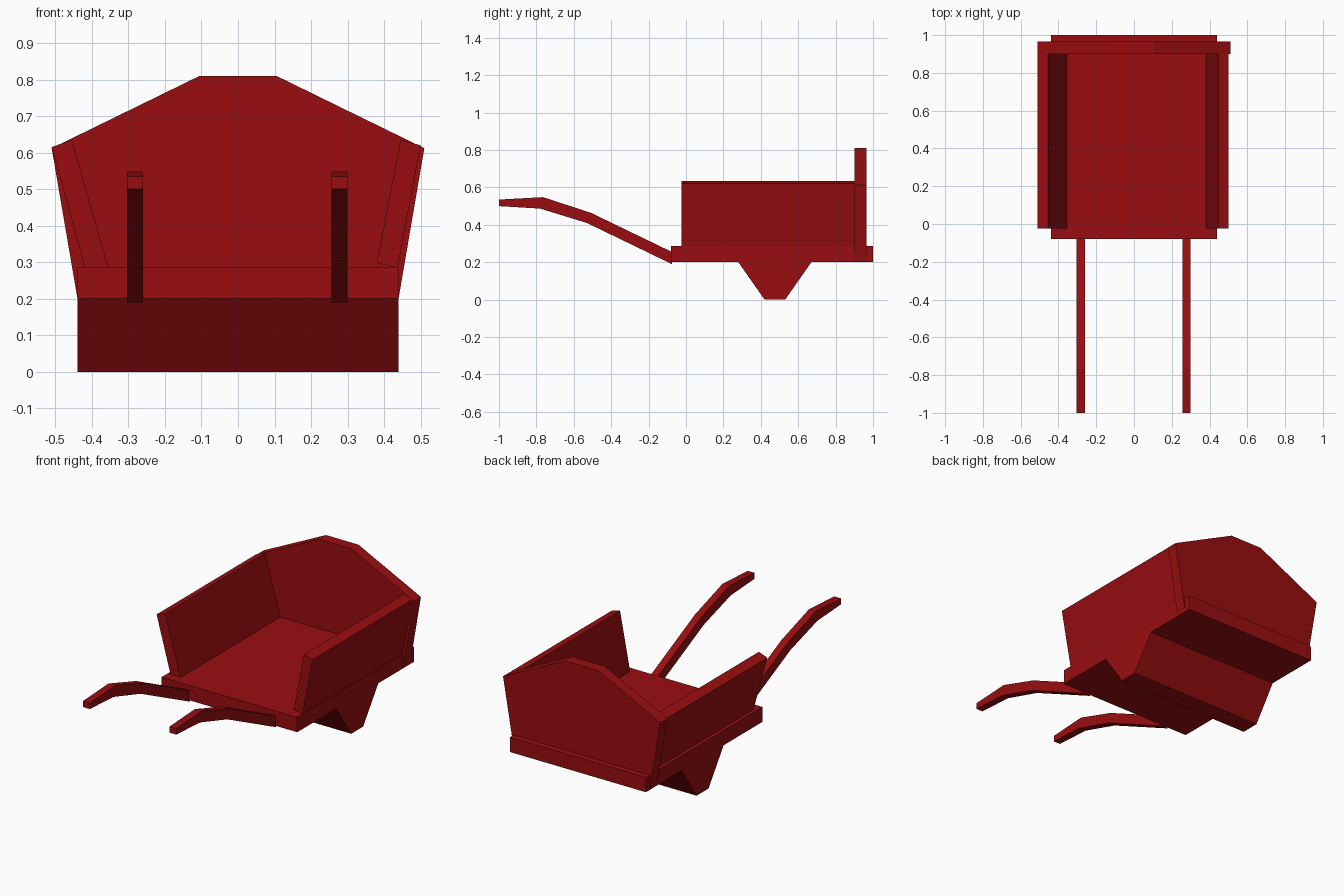
import bpy
import bmesh

cube = bpy.data.objects.get("Cube")
if cube:
    bpy.data.objects.remove(cube, do_unlink=True)

# Single red paint
red = bpy.data.materials.new("deep red paint")
red.use_nodes = True
colour = (0.32, 0.004, 0.005, 1)
red.diffuse_color = colour
bsdf = next(n for n in red.node_tree.nodes if n.type == 'BSDF_PRINCIPLED')
bsdf.inputs["Base Color"].default_value = colour


def prism(name, profile, axis, start, end):
    """Extrude a flat profile along x (profile in y, z) or y (profile in x, z)."""
    bm = bmesh.new()
    place = (lambda a, b: (start, a, b)) if axis == 'x' else (lambda a, b: (a, start, b))
    face = bm.faces.new([bm.verts.new(place(a, b)) for a, b in profile])
    moved = bmesh.ops.extrude_face_region(bm, geom=[face], use_keep_orig=True)["geom"]
    step = (end - start, 0, 0) if axis == 'x' else (0, end - start, 0)
    bmesh.ops.translate(bm, vec=step, verts=[g for g in moved if isinstance(g, bmesh.types.BMVert)])
    bmesh.ops.recalc_face_normals(bm, faces=bm.faces)
    mesh = bpy.data.meshes.new(name)
    bm.to_mesh(mesh)
    bm.free()
    mesh.materials.append(red)
    obj = bpy.data.objects.new(name, mesh)
    bpy.context.scene.collection.objects.link(obj)
    return obj


# Floor board and the tapered block beneath it
prism("floor", [(-0.08, 0.2), (1, 0.2), (1, 0.287), (-0.08, 0.287)], 'x', -0.44, 0.44)
prism("support_block", [(0.28, 0.2), (0.42, 0), (0.53, 0), (0.67, 0.2)], 'x', -0.44, 0.44)

# Peaked end board
half = [(0.44, 0.203), (0.51, 0.612), (0.105, 0.81)]
prism("end_board", half + [(-x, z) for x, z in reversed(half)], 'y', 0.9, 0.965)

# Flared side boards
prism("left_side_board", [(0.38, 0.298), (0.437, 0.285), (0.5, 0.62), (0.445, 0.635)],
      'y', -0.025, 0.9)
prism("right_side_board", [(-0.355, 0.284), (-0.415, 0.27), (-0.51, 0.615), (-0.455, 0.635)],
      'y', -0.025, 0.9)

# Curved handles
top = [(-1, 0.535), (-0.765, 0.548), (-0.51, 0.465), (-0.075, 0.255)]
bottom = [(-0.075, 0.19), (-0.53, 0.41), (-0.78, 0.487), (-1, 0.5)]
for name, x in (("left_handle", 0.278), ("right_handle", -0.282)):
    prism(name, top + bottom, 'x', x - 0.022, x + 0.022)
